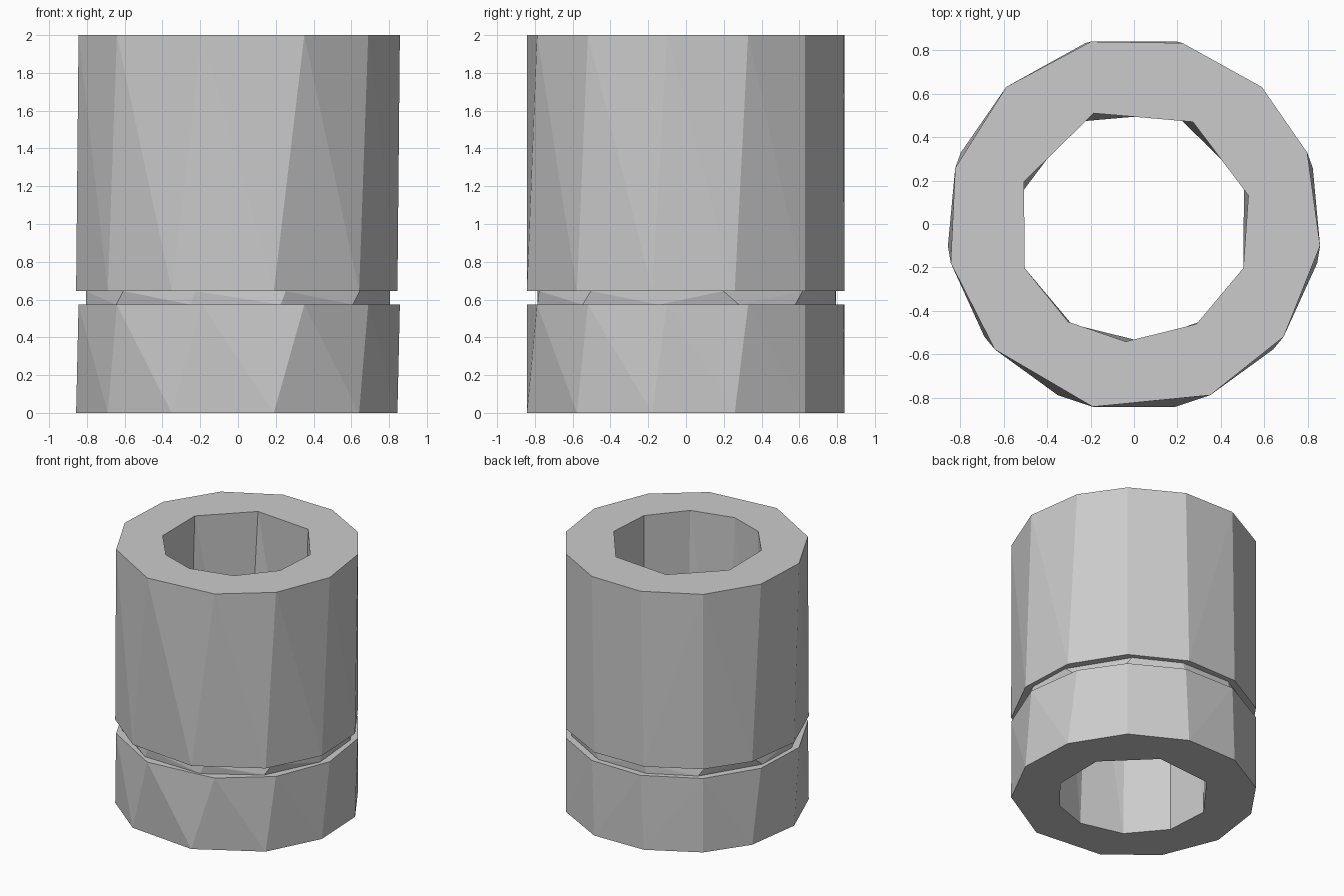
import bpy, bmesh
from math import cos, sin, radians

if "Cube" in bpy.data.objects:
    bpy.data.objects.remove(bpy.data.objects["Cube"])

# Corner angles (degrees) of the outer wall, groove floor and bore
OUTER = [22.4, 47, 75, 103.3, 133, 162.6, 192, 222, 257.3, 294, 323, 353.3]
GROOVE = [14, 49, 75, 104, 135, 160, 190, 222, 254, 288, 322, 350]
BORE = [14, 60, 110, 159, 202, 236, 266, 302, 338]

bm = bmesh.new()


def flip(angles):
    """Mirror the corner pattern left to right."""
    return sorted((180 - a) % 360 for a in angles)


def ring(angles, radius, z):
    return [bm.verts.new((radius * cos(radians(a)), radius * sin(radians(a)), z))
            for a in angles]


def bridge(a, b):
    """Zip two rings together with triangles along the shorter diagonals."""
    n, m, i, j = len(a), len(b), 0, 0
    while i < n or j < m:
        p, q = a[i % n], b[j % m]
        pn, qn = a[(i + 1) % n], b[(j + 1) % m]
        step_a = j == m or (i < n and (pn.co - q.co).length <= (qn.co - p.co).length)
        if step_a:
            bm.faces.new((p, pn, q))
            i += 1
        else:
            bm.faces.new((p, qn, q))
            j += 1


# Closed section: lower band, groove, upper band, then down through the bore
rings = [
    ring(flip(OUTER), 0.863, 0.0),
    ring(OUTER, 0.863, 0.573),
    ring(flip(GROOVE), 0.818, 0.573),
    ring(GROOVE, 0.818, 0.645),
    ring(flip(OUTER), 0.863, 0.645),
    ring(OUTER, 0.863, 2.0),
    ring(BORE, 0.543, 2.0),
    ring(flip(BORE), 0.543, 0.0),
]
for k, current in enumerate(rings):
    bridge(current, rings[(k + 1) % len(rings)])

bmesh.ops.recalc_face_normals(bm, faces=bm.faces)
mesh = bpy.data.meshes.new("grooved_sleeve")
bm.to_mesh(mesh)
bm.free()
sleeve = bpy.data.objects.new("grooved_sleeve", mesh)
bpy.context.collection.objects.link(sleeve)
